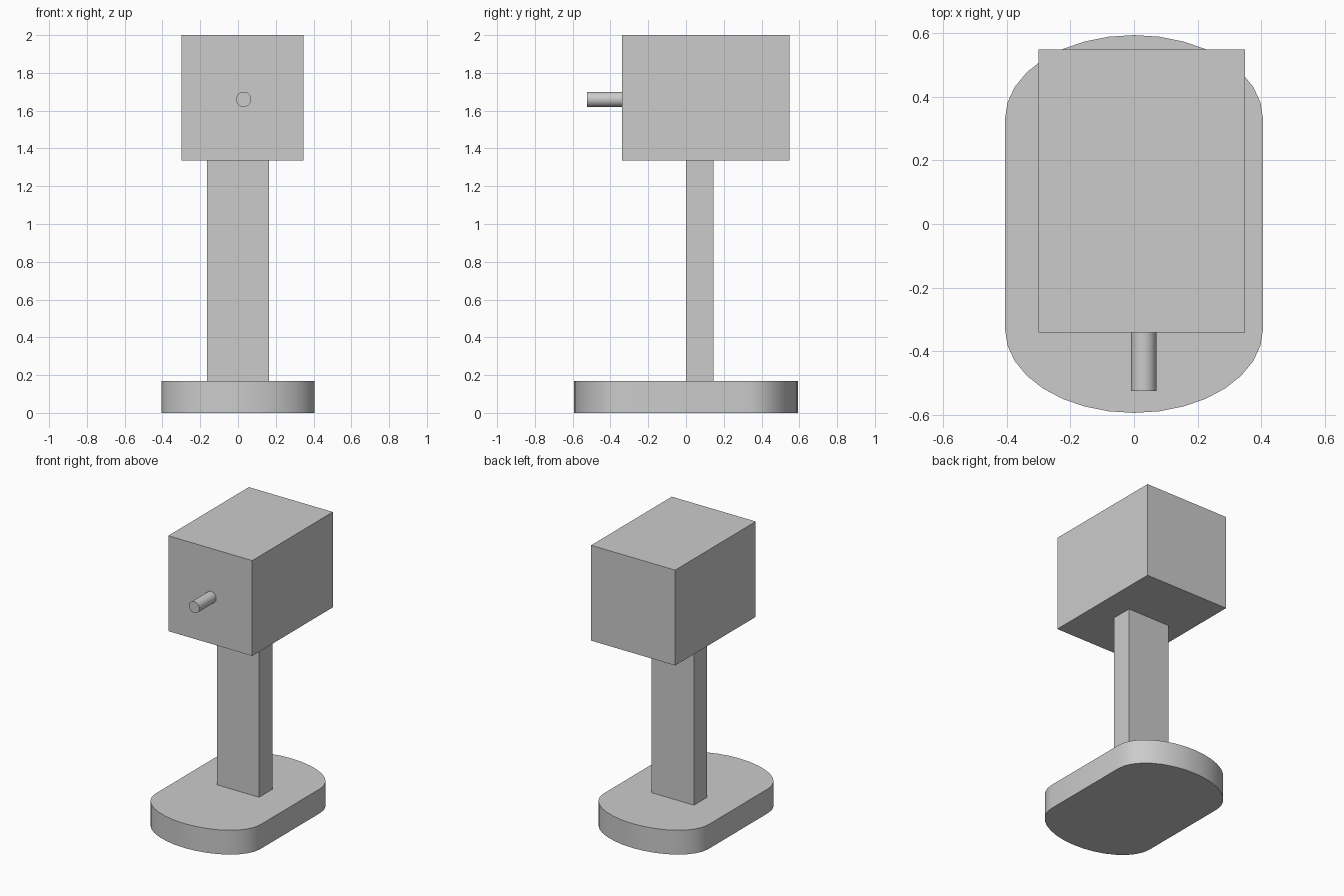
import bpy, bmesh, math

cube = bpy.data.objects.get("Cube")
if cube:
    bpy.data.objects.remove(cube, do_unlink=True)

grey = bpy.data.materials.new("plain grey")
grey.use_nodes = True
colour = (0.6, 0.6, 0.6, 1)
grey.diffuse_color = colour
grey.node_tree.nodes["Principled BSDF"].inputs["Base Color"].default_value = colour


def smooth(obj):
    bpy.ops.object.select_all(action="DESELECT")
    obj.select_set(True)
    bpy.context.view_layer.objects.active = obj
    bpy.ops.object.shade_smooth_by_angle(angle=math.radians(35))


def box(name, low, high):
    centre = [(a + b) / 2 for a, b in zip(low, high)]
    bpy.ops.mesh.primitive_cube_add(size=1, location=centre)
    obj = bpy.context.object
    obj.name = name
    obj.scale = [b - a for a, b in zip(low, high)]
    bpy.ops.object.transform_apply(location=False, rotation=False, scale=True)
    obj.data.materials.append(grey)
    return obj


def rounded_plate(name, half_width, straight, bulge, height, steps=16):
    # Straight sides closed by a half ellipse at each end
    bm = bmesh.new()
    ring = []
    for side in (1, -1):
        for i in range(steps + 1):
            t = math.pi * i / steps
            ring.append(bm.verts.new((side * half_width * math.cos(t),
                                      side * (straight + bulge * math.sin(t)), 0)))
    face = bm.faces.new(ring)
    result = bmesh.ops.extrude_face_region(bm, geom=[face])
    top = [v for v in result["geom"] if isinstance(v, bmesh.types.BMVert)]
    bmesh.ops.translate(bm, verts=top, vec=(0, 0, height))
    bmesh.ops.recalc_face_normals(bm, faces=bm.faces)
    mesh = bpy.data.meshes.new(name)
    bm.to_mesh(mesh)
    bm.free()
    obj = bpy.data.objects.new(name, mesh)
    bpy.context.collection.objects.link(obj)
    mesh.materials.append(grey)
    smooth(obj)
    return obj


# Foot, upright and head
rounded_plate("base", 0.405, 0.33, 0.263, 0.17)
box("post", (-0.163, 0, 0.17), (0.163, 0.145, 1.335))
box("head", (-0.3, -0.34, 1.335), (0.348, 0.548, 2))

# Peg on the front of the head
bpy.ops.mesh.primitive_cylinder_add(vertices=32, radius=0.04, depth=0.185,
                                    location=(0.03, -0.4325, 1.66),
                                    rotation=(math.pi / 2, 0, 0))
peg = bpy.context.object
peg.name = "front_peg"
peg.data.materials.append(grey)
smooth(peg)
